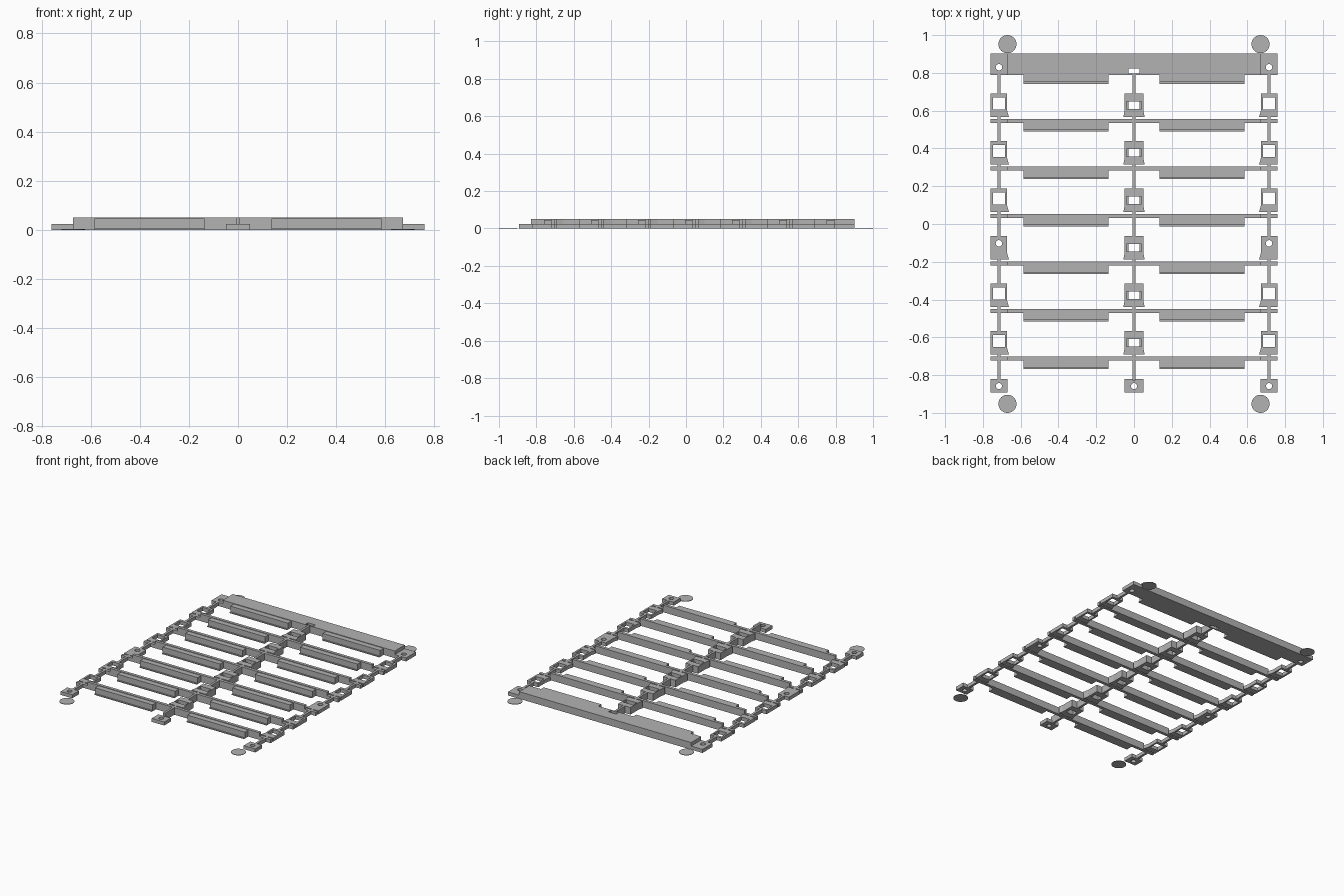
import bpy, bmesh, math

old = bpy.data.objects.get("Cube")
if old:
    bpy.data.objects.remove(old, do_unlink=True)

grey = bpy.data.materials.new("plain_grey")
grey.use_nodes = True
colour = (0.45, 0.45, 0.45, 1)
grey.diffuse_color = colour
grey.node_tree.nodes["Principled BSDF"].inputs["Base Color"].default_value = colour

TALL, LOW = 0.05, 0.025
PITCH, ROWS = 0.2515, 6
SIDE = 0.715


def rect(x0, x1, y0, y1):
    return [(x0, y0), (x1, y0), (x1, y1), (x0, y1)]


def ring(x, y, r, n=24):
    return [(x + r * math.cos(math.tau * i / n), y + r * math.sin(math.tau * i / n))
            for i in range(n)]


def plate(name, outline, z0, z1, hole=None):
    """Extrude a flat outline, optionally pierced by a hole."""
    bm = bmesh.new()
    edges = []
    for loop in [outline] + ([hole] if hole else []):
        vs = [bm.verts.new((x, y, z0)) for x, y in loop]
        edges += [bm.edges.new((a, b)) for a, b in zip(vs, vs[1:] + vs[:1])]
    if hole:
        bmesh.ops.triangle_fill(bm, edges=edges, use_beauty=True)
    else:
        bm.faces.new(bm.verts)
    out = bmesh.ops.extrude_face_region(bm, geom=bm.faces[:])
    top = [g for g in out["geom"] if isinstance(g, bmesh.types.BMVert)]
    bmesh.ops.translate(bm, verts=top, vec=(0, 0, z1 - z0))
    bmesh.ops.recalc_face_normals(bm, faces=bm.faces)
    mesh = bpy.data.meshes.new(name)
    bm.to_mesh(mesh)
    bm.free()
    mesh.materials.append(grey)
    obj = bpy.data.objects.new(name, mesh)
    bpy.context.collection.objects.link(obj)
    return obj


def box(name, x0, x1, y0, y1, z0, z1):
    return plate(name, rect(x0, x1, y0, y1), z0, z1)


def lips(front, back):
    """Pair of deep front lips, each with a fine foot along the bottom."""
    for s in (-1, 1):
        a, b = sorted((s * 0.136, s * 0.585))
        box("lip", a, b, front + 0.009, back, 0, 0.046)
        box("lip_foot", a, b, front, front + 0.009, 0, 0.006)


# Wide back rail with a centre slot and pierced low ends
plate("back_rail", rect(-0.672, 0.672, 0.79, 0.902), 0, TALL,
      rect(-0.03, 0.03, 0.797, 0.823))
lips(0.742, 0.79)
for s in (-1, 1):
    a, b = sorted((s * 0.672, s * 0.76))
    plate("back_corner", rect(a, b, 0.79, 0.902), 0, LOW, ring(s * SIDE, 0.83, 0.017))

# Repeating rows: crossbar, lips, centre block and side tabs
for k in range(ROWS):
    d = -PITCH * k
    bar_back, bar_front = 0.557 + d, 0.536 + d
    top, foot = 0.69 + d, 0.566 + d
    box("crossbar", -0.672, 0.672, bar_front, bar_back, 0, TALL)
    lips(0.489 + d, bar_front)

    # centre block, flared at the foot, with a stepped slot
    block = [(-0.057, foot), (0.057, foot), (0.049, foot + 0.035),
             (0.049, top), (-0.049, top), (-0.049, foot + 0.035)]
    y0, y1 = top - 0.082, top - 0.042
    plate("centre_block_base", block, 0, 0.03, rect(-0.029, 0.029, y0, y1))
    plate("centre_block_top", block, 0.03, TALL, rect(-0.041, 0.041, y0, y1))

    # centre web up to the previous bar, and down to this bar
    box("centre_web", -0.008, 0.008, top, top + 0.1, 0, TALL)
    box("centre_web_foot", -0.008, 0.008, bar_back, foot, 0, TALL)

    for s in (-1, 1):
        a, b = sorted((s * 0.672, s * 0.76))
        box("crossbar_end", a, b, bar_front, bar_back, 0, LOW)
        tab = [(s * 0.76, foot), (s * 0.662, foot), (s * 0.672, foot + 0.035),
               (s * 0.672, top), (s * 0.76, top)]
        x = s * SIDE
        if k == 3:
            hole = ring(x, top - 0.038, 0.017)
        else:
            hole = rect(x - 0.032, x + 0.032, top - 0.083, top - 0.019)
        plate("side_tab", tab, 0, LOW, hole)
        box("side_web", x - 0.008, x + 0.008, top, top + 0.1, 0, LOW)
        box("side_web_foot", x - 0.008, x + 0.008, bar_back, foot, 0, LOW)

# Front tabs and the webs that carry them
bar_end = 0.536 - PITCH * (ROWS - 1)
for x, half, height in ((-SIDE, 0.045, LOW), (0, 0.049, TALL), (SIDE, 0.045, LOW)):
    plate("front_tab", rect(x - half, x + half, -0.893, -0.82), 0, LOW,
          ring(x, -0.858, 0.016))
    box("front_web", x - 0.008, x + 0.008, -0.828, bar_end, 0, height)

# Thin corner discs
for sx in (-1, 1):
    for sy in (-1, 1):
        plate("corner_disc", ring(sx * 0.67, sy * 0.952, 0.048, 32), 0, 0.003)
